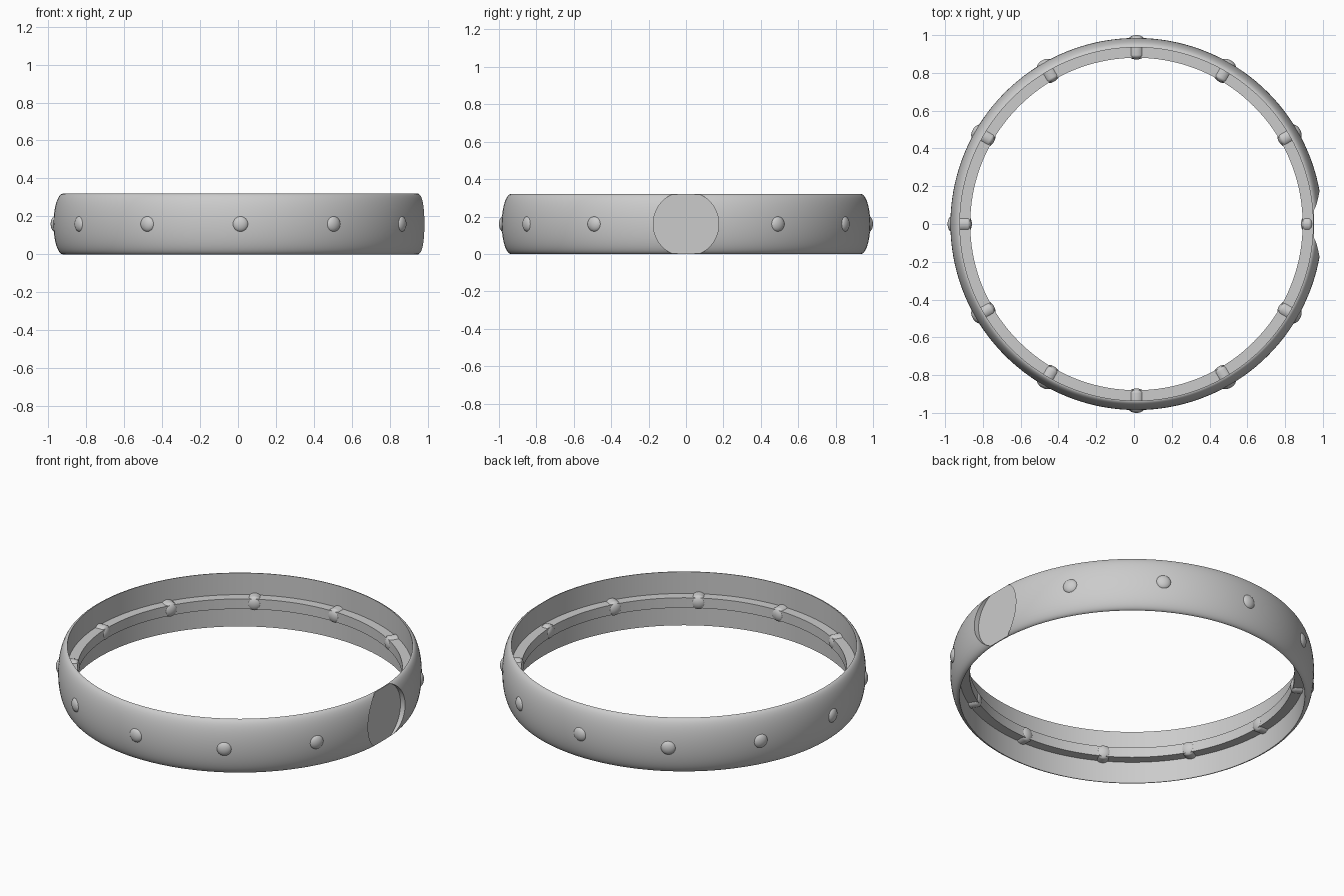
import bpy, bmesh, math
from mathutils import Matrix, Vector

cube = bpy.data.objects.get("Cube")
if cube:
    bpy.data.objects.remove(cube, do_unlink=True)

CX, MID = 0.013, 0.16          # ring centre and half height
INNER, BULGE = 0.935, 0.05     # wall radius and outward bulge
RIB_R, RIB_H = 0.88, 0.03      # inner rib radius and half height
FLAT_X = 0.939                 # depth of the round flat

grey = bpy.data.materials.new("plain grey")
grey.use_nodes = True
grey.diffuse_color = (0.6, 0.6, 0.6, 1)
grey.node_tree.nodes["Principled BSDF"].inputs["Base Color"].default_value = (0.6, 0.6, 0.6, 1)


def lathe(name, profile, segments, closed, matrix):
    """Revolve (radius, height) points about z, then place the result."""
    bm = bmesh.new()
    verts = [bm.verts.new((r, 0, z)) for r, z in profile]
    pairs = list(zip(verts, verts[1:])) + ([(verts[-1], verts[0])] if closed else [])
    edges = [bm.edges.new(p) for p in pairs]
    bmesh.ops.spin(bm, geom=verts + edges, cent=(0, 0, 0), axis=(0, 0, 1),
                   angle=math.tau, steps=segments)
    bmesh.ops.remove_doubles(bm, verts=bm.verts, dist=1e-5)
    bmesh.ops.transform(bm, matrix=matrix, verts=bm.verts)
    bmesh.ops.recalc_face_normals(bm, faces=bm.faces)
    mesh = bpy.data.meshes.new(name)
    bm.to_mesh(mesh)
    bm.free()
    mesh.materials.append(grey)
    obj = bpy.data.objects.new(name, mesh)
    bpy.context.collection.objects.link(obj)
    return obj


def select(obj):
    bpy.ops.object.select_all(action='DESELECT')
    obj.select_set(True)
    bpy.context.view_layer.objects.active = obj


# Ring: half-ellipse outside, straight wall with a central rib inside
outer = [(INNER + BULGE * math.cos(a), MID * math.sin(a))
         for a in (math.pi * (i / 28 - 0.5) for i in range(29))]
inside = [(INNER, RIB_H), (RIB_R, RIB_H), (RIB_R, -RIB_H), (INNER, -RIB_H)]
ring = lathe("ring_band", outer + inside, 144, True, Matrix.Translation((CX, 0, MID)))

# Round flat cut into the left side
bpy.ops.mesh.primitive_cylinder_add(vertices=96, radius=0.175, depth=0.4,
                                    location=(CX + FLAT_X + 0.2, 0, MID),
                                    rotation=(0, math.pi / 2, 0))
cutter = bpy.context.object
cutter.name = "flat_cutter"
cutter.hide_render = True
cutter.data.materials.append(grey)
select(ring)
cut = ring.modifiers.new("round_flat", 'BOOLEAN')
cut.operation = 'DIFFERENCE'
cut.solver = 'EXACT'
cut.object = cutter
bpy.ops.object.modifier_apply(modifier=cut.name)
bpy.data.objects.remove(cutter, do_unlink=True)
bpy.ops.object.shade_smooth_by_angle(angle=math.radians(30))


# Studs: round pins with domed ends, passing through the band
def stud_profile(start, end, radius=0.042, dome=0.024, steps=8):
    arc = [i / steps * math.pi / 2 for i in range(steps + 1)]
    low = [(radius * math.sin(a), start + dome * (1 - math.cos(a))) for a in arc]
    high = [(radius * math.cos(a), end - dome * (1 - math.sin(a))) for a in arc]
    return low + high


for i in range(12):
    angle = math.tau * i / 12
    end = 1.0 if i else FLAT_X - 0.003     # the pin behind the flat stops short
    place = (Matrix.Translation(Vector((CX, 0, MID)))
             @ Matrix.Rotation(angle, 4, 'Z') @ Matrix.Rotation(math.pi / 2, 4, 'Y'))
    stud = lathe(f"stud_{i + 1}", stud_profile(0.871, end), 24, False, place)
    select(stud)
    bpy.ops.object.shade_smooth_by_angle(angle=math.radians(40))
